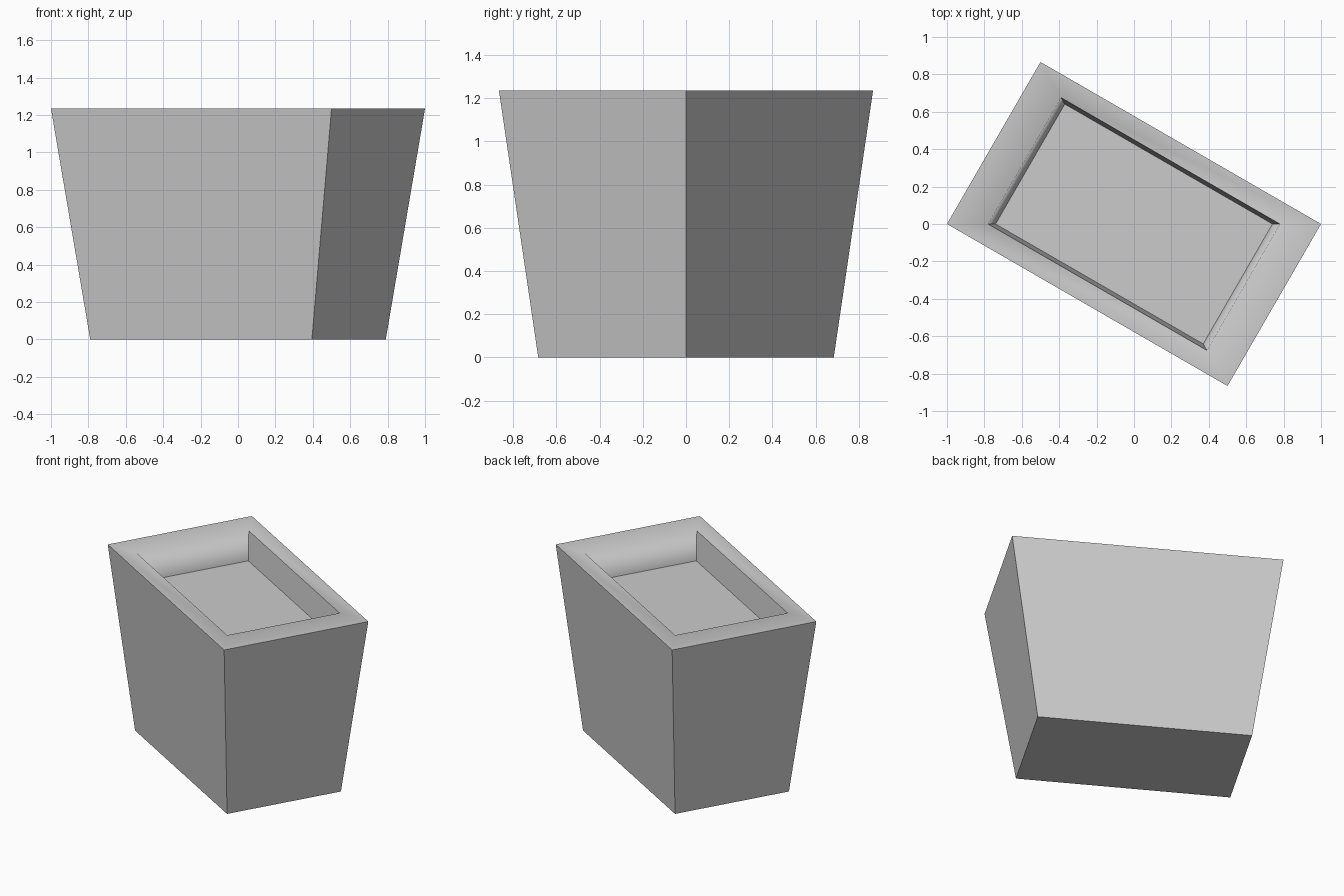
import bpy, bmesh, math

cube = bpy.data.objects.get("Cube")
if cube:
    bpy.data.objects.remove(cube, do_unlink=True)

HEIGHT = 1.235
FLOOR = 1.045
RIM, BASE, MOUTH, BED = 1.0, 0.79, 0.78, 0.74

grey = bpy.data.materials.new("light grey")
grey.use_nodes = True
colour = (0.6, 0.6, 0.6, 1)
grey.diffuse_color = colour
grey.node_tree.nodes["Principled BSDF"].inputs["Base Color"].default_value = colour


def ring(bm, radius, z):
    """Rectangle whose corners lie on a circle, turned to sit diagonally."""
    return [bm.verts.new((radius * math.cos(math.radians(a)),
                          radius * math.sin(math.radians(a)), z))
            for a in (0, 120, 180, 300)]


def make_object(name, bm):
    mesh = bpy.data.meshes.new(name)
    bm.to_mesh(mesh)
    bm.free()
    mesh.materials.append(grey)
    obj = bpy.data.objects.new(name, mesh)
    bpy.context.collection.objects.link(obj)
    return obj


# Tapered planter: base, outer walls, flat rim and recessed inner walls
bm = bmesh.new()
rings = [ring(bm, BASE, 0), ring(bm, RIM, HEIGHT),
         ring(bm, MOUTH, HEIGHT), ring(bm, BED, FLOOR)]
bm.faces.new(reversed(rings[0]))
for low, high in zip(rings, rings[1:]):
    for i in range(4):
        j = (i + 1) % 4
        bm.faces.new((low[i], low[j], high[j], high[i]))

# Only the rim and the two short inner walls blend softly into each other
for face in bm.faces:
    face.smooth = True
for edge in bm.edges:
    edge.smooth = False
mouth = rings[2]
for i in range(4):
    bm.edges.get((rings[1][i], mouth[i])).smooth = True
for i in (1, 3):
    bm.edges.get((mouth[i], mouth[(i + 1) % 4])).smooth = True
make_object("planter_box", bm)

# Flat bed closing the recess
bm = bmesh.new()
bm.faces.new(ring(bm, BED, FLOOR))
make_object("planter_bed", bm)
